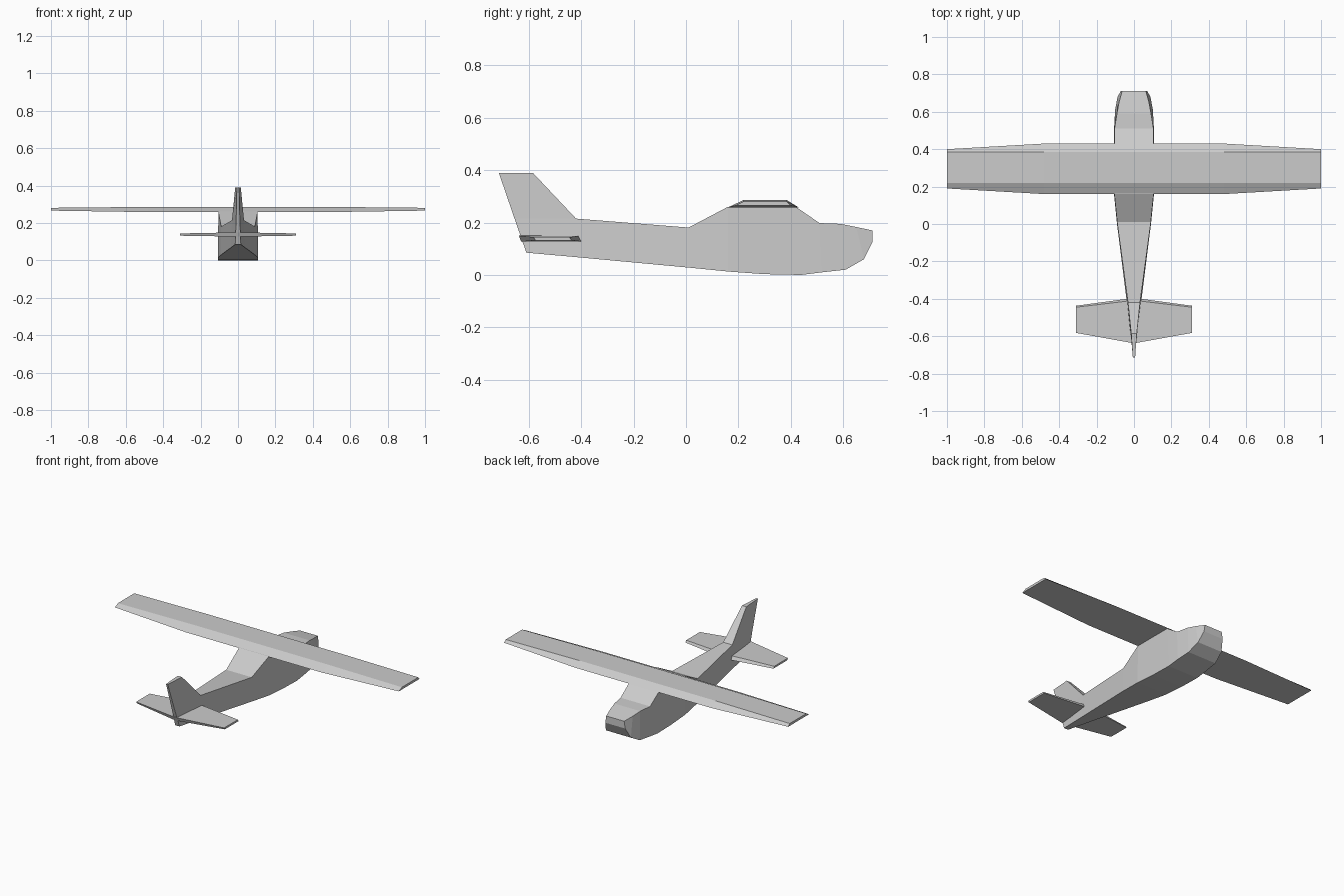
import bpy
import bmesh

cube = bpy.data.objects.get("Cube")
if cube:
    bpy.data.objects.remove(cube, do_unlink=True)

GREY = (0.6, 0.6, 0.6, 1)
mat = bpy.data.materials.new("plain grey")
mat.use_nodes = True
mat.diffuse_color = GREY
mat.node_tree.nodes["Principled BSDF"].inputs["Base Color"].default_value = GREY


def loft(name, rings):
    """Skin a row of four-cornered sections and cap both ends."""
    bm = bmesh.new()
    rows = [[bm.verts.new(p) for p in ring] for ring in rings]
    for a, b in zip(rows, rows[1:]):
        for i in range(4):
            j = (i + 1) % 4
            bm.faces.new((a[i], a[j], b[j], b[i]))
    bm.faces.new(rows[0])
    bm.faces.new(rows[-1])
    bmesh.ops.recalc_face_normals(bm, faces=bm.faces)
    mesh = bpy.data.meshes.new(name)
    bm.to_mesh(mesh)
    bm.free()
    mesh.materials.append(mat)
    obj = bpy.data.objects.new(name, mesh)
    bpy.context.collection.objects.link(obj)
    return obj


def body_ring(low, high):
    """Symmetric section from a (y, z, half width) pair."""
    (yb, zb, wb), (yt, zt, wt) = low, high
    return [(-wb, yb, zb), (wb, yb, zb), (wt, yt, zt), (-wt, yt, zt)]


def wing_ring(x, bottom, top):
    """Section across a wing from (rear y, front y, z) pairs."""
    (b0, b1, zb), (t0, t1, zt) = bottom, top
    return [(x, b0, zb), (x, b1, zb), (x, t1, zt), (x, t0, zt)]


# Fuselage with cabin, from tail to nose
stations = [
    ((-0.61, 0.085, 0.015), (-0.655, 0.215, 0.01)),
    ((-0.42, 0.068, 0.038), (-0.42, 0.215, 0.032)),
    ((0.01, 0.028, 0.092), (0.01, 0.181, 0.09)),
    ((0.16, 0.013, 0.107), (0.16, 0.26, 0.105)),
    ((0.30, 0.003, 0.107), (0.30, 0.26, 0.105)),
    ((0.44, 0.0, 0.107), (0.42, 0.26, 0.105)),
    ((0.52, 0.01, 0.106), (0.51, 0.198, 0.104)),
    ((0.61, 0.02, 0.101), (0.59, 0.195, 0.091)),
    ((0.68, 0.06, 0.088), (0.65, 0.183, 0.08)),
    ((0.712, 0.125, 0.07), (0.712, 0.17, 0.063)),
]
loft("fuselage", [body_ring(*s) for s in stations])

# Tail fin rising from the rear of the fuselage
fin = [
    ((-0.655, 0.215, 0.01), (-0.715, 0.39, 0.006)),
    ((-0.42, 0.215, 0.032), (-0.585, 0.39, 0.015)),
]
loft("tail_fin", [body_ring(*s) for s in fin])

# Main wing, straight in the middle and tapered to the tips
tip = ((0.19, 0.40, 0.266), (0.22, 0.385, 0.281))
mid = ((0.16, 0.43, 0.258), (0.22, 0.385, 0.286))
loft("main_wing", [wing_ring(-1, *tip), wing_ring(-0.48, *mid),
                   wing_ring(0.48, *mid), wing_ring(1, *tip)])

# Tailplane
tip = ((-0.575, -0.437, 0.132), (-0.582, -0.445, 0.144))
mid = ((-0.63, -0.395, 0.127), (-0.638, -0.408, 0.15))
loft("tailplane", [wing_ring(-0.31, *tip), wing_ring(0, *mid),
                   wing_ring(0.31, *tip)])
